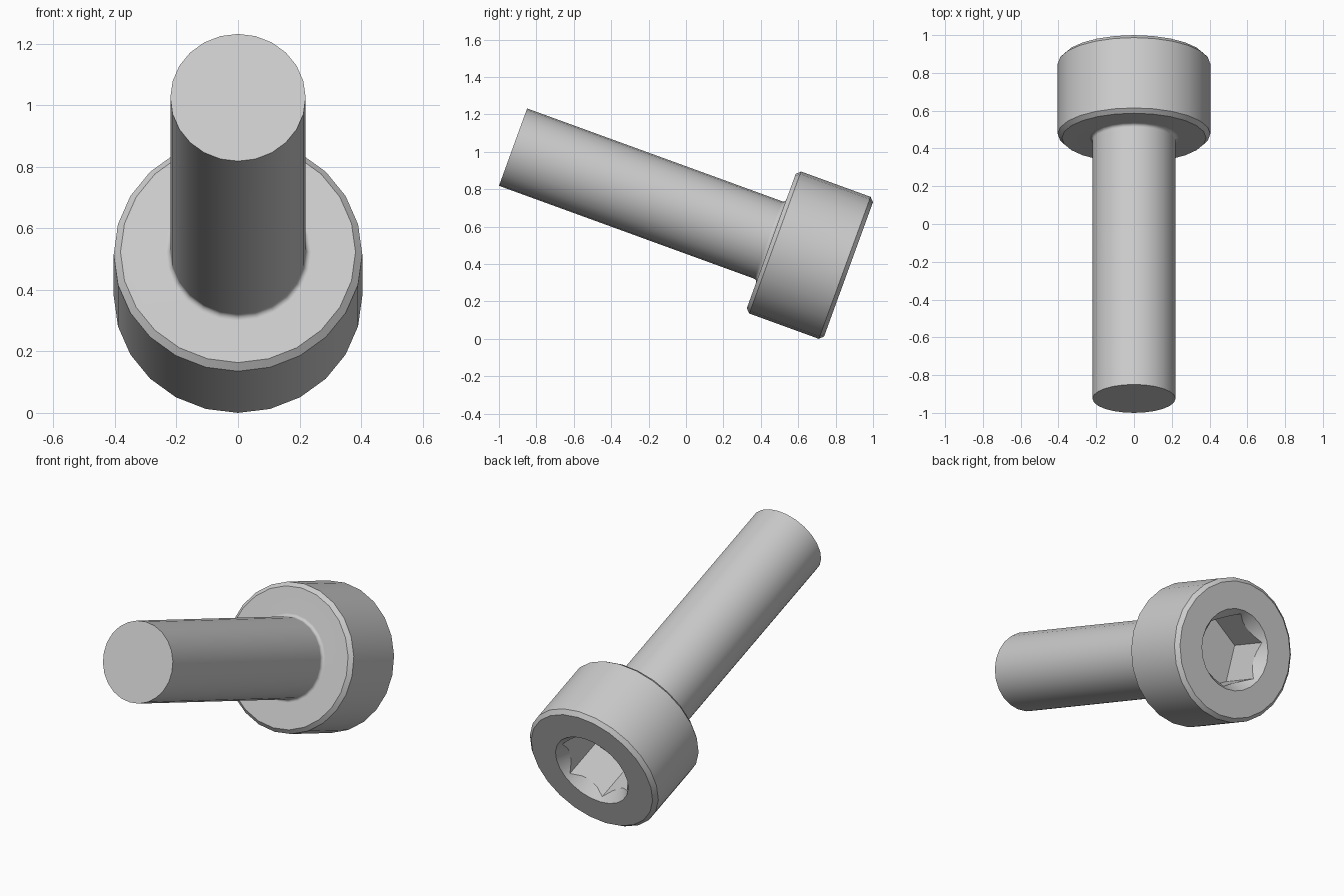
import bpy, bmesh, math
from mathutils import Matrix, Vector

cube = bpy.data.objects.get("Cube")
if cube:
    bpy.data.objects.remove(cube, do_unlink=True)

SIDES = 24
SHAFT_R, HEAD_R = 0.22, 0.404
SHAFT_LEN, TOTAL_LEN = 1.469, 1.909
CHAMFER, FILLET = 0.022, 0.018
SOCKET_R, SOCKET_DEPTH = 0.212, 0.275
RIM_R, RIM_SLOPE = 0.229, 0.68

steel = bpy.data.materials.new("plain_steel_grey")
steel.use_nodes = True
grey = (0.6, 0.6, 0.6, 1)
steel.diffuse_color = grey
steel.node_tree.nodes["Principled BSDF"].inputs["Base Color"].default_value = grey


def make_object(name, bm):
    bmesh.ops.recalc_face_normals(bm, faces=bm.faces)
    mesh = bpy.data.meshes.new(name)
    bm.to_mesh(mesh)
    bm.free()
    mesh.materials.append(steel)
    obj = bpy.data.objects.new(name, mesh)
    bpy.context.collection.objects.link(obj)
    return obj


def lathe(name, profile):
    """Spin (radius, height) points around the local z axis."""
    bm = bmesh.new()
    verts = [bm.verts.new((r, 0, z)) for r, z in profile]
    edges = [bm.edges.new(pair) for pair in zip(verts, verts[1:])]
    bmesh.ops.spin(bm, geom=verts + edges, cent=(0, 0, 0), axis=(0, 0, 1),
                   angle=math.tau, steps=SIDES)
    bmesh.ops.remove_doubles(bm, verts=bm.verts, dist=0.0005)
    # join the triangle fans of the flat caps
    bmesh.ops.dissolve_limit(bm, angle_limit=0.01, verts=[],
                             edges=[e for e in bm.edges if any(
                                 v.co.xy.length < 0.001 for v in e.verts)])
    return make_object(name, bm)


def prism(name, sides, r_low, r_high, z_low, z_high, turn=0):
    bm = bmesh.new()
    bmesh.ops.create_cone(bm, cap_ends=True, segments=sides, radius1=r_low,
                          radius2=r_high, depth=z_high - z_low)
    bm.transform(Matrix.Translation((0, 0, (z_low + z_high) / 2))
                 @ Matrix.Rotation(turn, 4, "Z"))
    # corner directions are made independent of the primitive's start angle
    first = max(bm.verts, key=lambda v: v.co.y)
    off = math.atan2(first.co.x, first.co.y)
    bm.transform(Matrix.Rotation(off, 4, "Z"))
    return make_object(name, bm)


# Shaft, rounded neck and chamfered head in one turned profile
neck = []
for i in range(5):
    a = math.pi / 2 * i / 4
    neck.append((SHAFT_R + FILLET * (1 - math.cos(a)),
                 SHAFT_LEN - FILLET * (1 - math.sin(a))))
bolt = lathe("socket_head_bolt", [
    (0, 0), (SHAFT_R, 0), *neck,
    (HEAD_R - CHAMFER, SHAFT_LEN), (HEAD_R, SHAFT_LEN + CHAMFER),
    (HEAD_R, TOTAL_LEN - CHAMFER), (HEAD_R - CHAMFER, TOTAL_LEN), (0, TOTAL_LEN)])

# Six-sided socket with a conical lead-in
above, below = 0.03, 0.1
cutters = [
    prism("hex_cutter", 6, SOCKET_R, SOCKET_R,
          TOTAL_LEN - SOCKET_DEPTH, TOTAL_LEN + above),
    prism("lead_in_cutter", SIDES, RIM_R - below * RIM_SLOPE,
          RIM_R + above * RIM_SLOPE, TOTAL_LEN - below, TOTAL_LEN + above)]

bpy.ops.object.select_all(action="DESELECT")
bpy.context.view_layer.objects.active = bolt
bolt.select_set(True)
for cutter in cutters:
    cutter.hide_render = True
    cut = bolt.modifiers.new(cutter.name, "BOOLEAN")
    cut.operation = "DIFFERENCE"
    cut.solver = "EXACT"
    cut.object = cutter
    bpy.ops.object.modifier_apply(modifier=cut.name)
    bpy.data.objects.remove(cutter, do_unlink=True)

# Smooth round walls, crisp chamfers and socket
bpy.ops.object.shade_smooth_by_angle(angle=math.radians(28))
weighted = bolt.modifiers.new("flat_caps", "WEIGHTED_NORMAL")
weighted.keep_sharp = True

# Lean the bolt on its head, shaft rising to the front
bolt.data.transform(Matrix.Rotation(math.radians(-110), 4, "X"))
corners = [v.co for v in bolt.data.vertices]
y_mid = (min(c.y for c in corners) + max(c.y for c in corners)) / 2
bolt.data.transform(Matrix.Translation(
    Vector((0, -y_mid, -min(c.z for c in corners)))))
